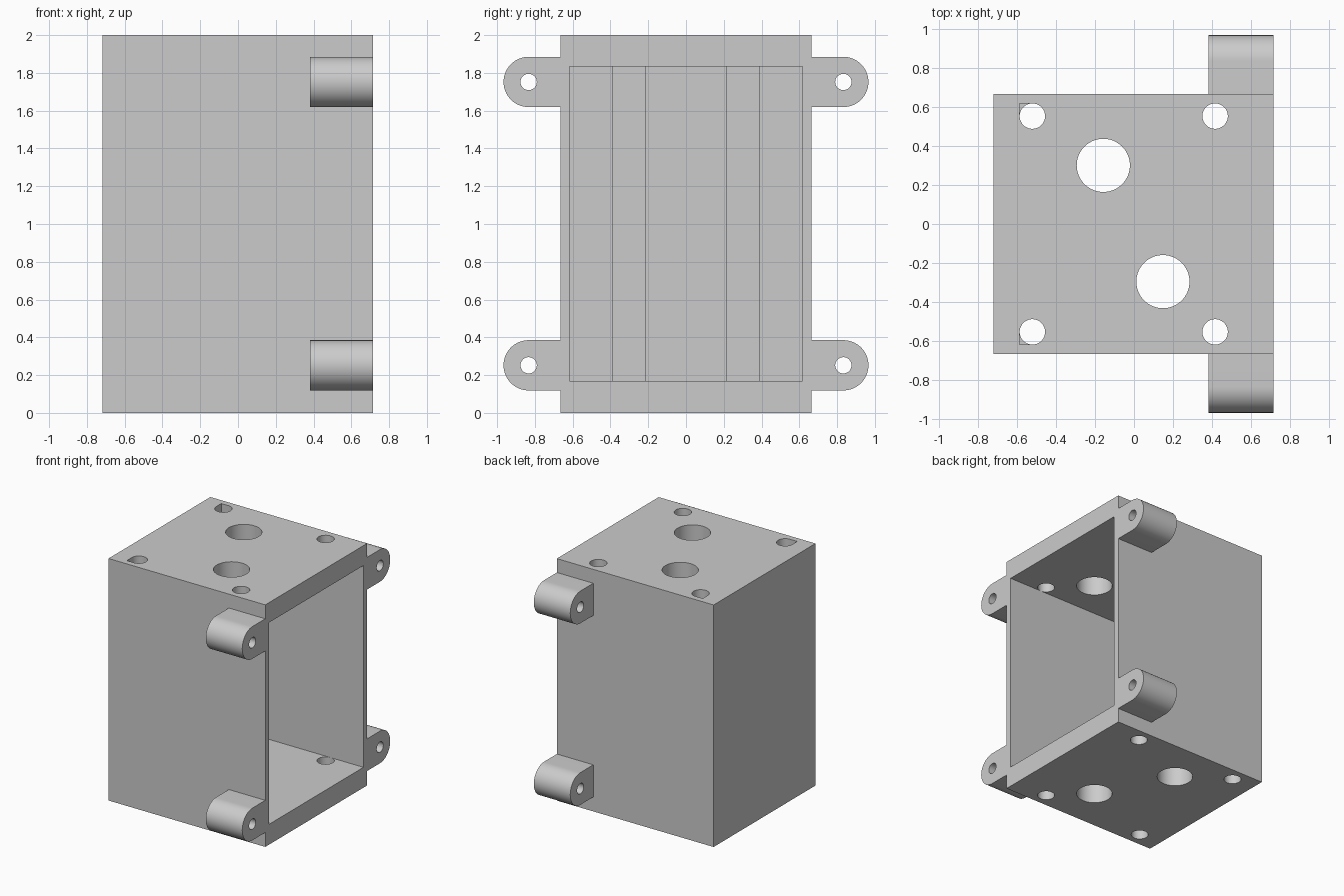
import bpy
import bmesh
import math
from mathutils import Matrix

cube = bpy.data.objects.get("Cube")
if cube:
    bpy.data.objects.remove(cube, do_unlink=True)

GREY = (0.6, 0.6, 0.6, 1)
grey = bpy.data.materials.new("plain grey")
grey.use_nodes = True
grey.diffuse_color = GREY
grey.node_tree.nodes["Principled BSDF"].inputs["Base Color"].default_value = GREY


def finish(name, bm):
    bmesh.ops.recalc_face_normals(bm, faces=bm.faces)
    mesh = bpy.data.meshes.new(name)
    bm.to_mesh(mesh)
    bm.free()
    mesh.materials.append(grey)
    obj = bpy.data.objects.new(name, mesh)
    bpy.context.collection.objects.link(obj)
    return obj


def box(name, low, high):
    bm = bmesh.new()
    size = [b - a for a, b in zip(low, high)]
    middle = [(a + b) / 2 for a, b in zip(low, high)]
    bmesh.ops.create_cube(bm, size=1, matrix=Matrix.Translation(middle) @ Matrix.Diagonal((*size, 1)))
    return finish(name, bm)


def cylinder(name, centre, radius, depth, along_x=False):
    bm = bmesh.new()
    turn = Matrix.Rotation(math.pi / 2 if along_x else 0, 4, 'Y')
    bmesh.ops.create_cone(bm, cap_ends=True, segments=64, radius1=radius, radius2=radius,
                          depth=depth, matrix=Matrix.Translation(centre) @ turn)
    return finish(name, bm)


def activate(obj):
    bpy.ops.object.select_all(action='DESELECT')
    obj.select_set(True)
    bpy.context.view_layer.objects.active = obj


def cut(target, cutter):
    activate(target)
    mod = target.modifiers.new("cut", 'BOOLEAN')
    mod.operation = 'DIFFERENCE'
    mod.solver = 'EXACT'
    mod.object = cutter
    bpy.ops.object.modifier_apply(modifier=mod.name)
    bpy.data.objects.remove(cutter, do_unlink=True)


def smooth(obj):
    activate(obj)
    bpy.ops.object.shade_smooth_by_angle(angle=math.radians(30))


LEFT, RIGHT = 0.715, -0.718
HALF_Y = 0.665
INNER_Y = 0.617
INNER_X = -0.585
FLOOR, CEILING = 0.168, 1.835

# Housing with a cavity open on the left side
housing = box("housing", (RIGHT, -HALF_Y, 0), (LEFT, HALF_Y, 2))
cut(housing, box("cavity", (INNER_X, -INNER_Y, FLOOR), (1, INNER_Y, CEILING)))

# Vertical grooves in the inner wall
for side in (-1, 1):
    y = side * 0.3
    cut(housing, box("groove", (INNER_X - 0.07, y - 0.086, FLOOR), (INNER_X + 0.1, y + 0.086, CEILING)))

# Cable holes through top and bottom
for x, y in ((-0.157, 0.3), (0.148, -0.295)):
    cut(housing, cylinder("cable_hole", (x, y, 1), 0.136, 3))

# Screw holes, two with a squared outer corner in the top wall
for side in (-1, 1):
    y = side * 0.552
    for x in (-0.52, 0.415):
        cut(housing, cylinder("screw_hole", (x, y, 1), 0.065, 3))
    near, far = sorted((y, side * INNER_Y))
    cut(housing, box("corner_notch", (INNER_X, near, CEILING - 0.1), (-0.52, far, 2.2)))
smooth(housing)


def mounting_lug(name, side, z):
    """Rounded tab profile pushed along x, with a screw hole."""
    radius, steps, start = 0.133, 32, 0.382
    outline = [(0.64, -radius)]
    for i in range(steps + 1):
        a = -math.pi / 2 + math.pi * i / steps
        outline.append((0.833 + radius * math.cos(a), radius * math.sin(a)))
    outline.append((0.64, radius))
    bm = bmesh.new()
    face = bm.faces.new([bm.verts.new((start, side * y, z + h)) for y, h in outline])
    new = bmesh.ops.extrude_face_region(bm, geom=[face])["geom"]
    moved = [v for v in new if isinstance(v, bmesh.types.BMVert)]
    bmesh.ops.translate(bm, verts=moved, vec=(LEFT - start, 0, 0))
    # Keep the root outside the cavity
    for v in bm.verts:
        if abs(v.co.y) < HALF_Y:
            v.co.y = side * HALF_Y
    if not any(f.normal.x < 0 and len(f.verts) > 4 for f in bm.faces):
        bm.normal_update()
    lug = finish(name, bm)
    cut(lug, cylinder("lug_hole", (0.55, side * 0.833, z), 0.043, 1, along_x=True))
    smooth(lug)


# Four mounting lugs
for side, where in ((-1, "front"), (1, "back")):
    for z, level in ((0.252, "lower"), (1.752, "upper")):
        mounting_lug(f"{level}_{where}_lug", side, z)
